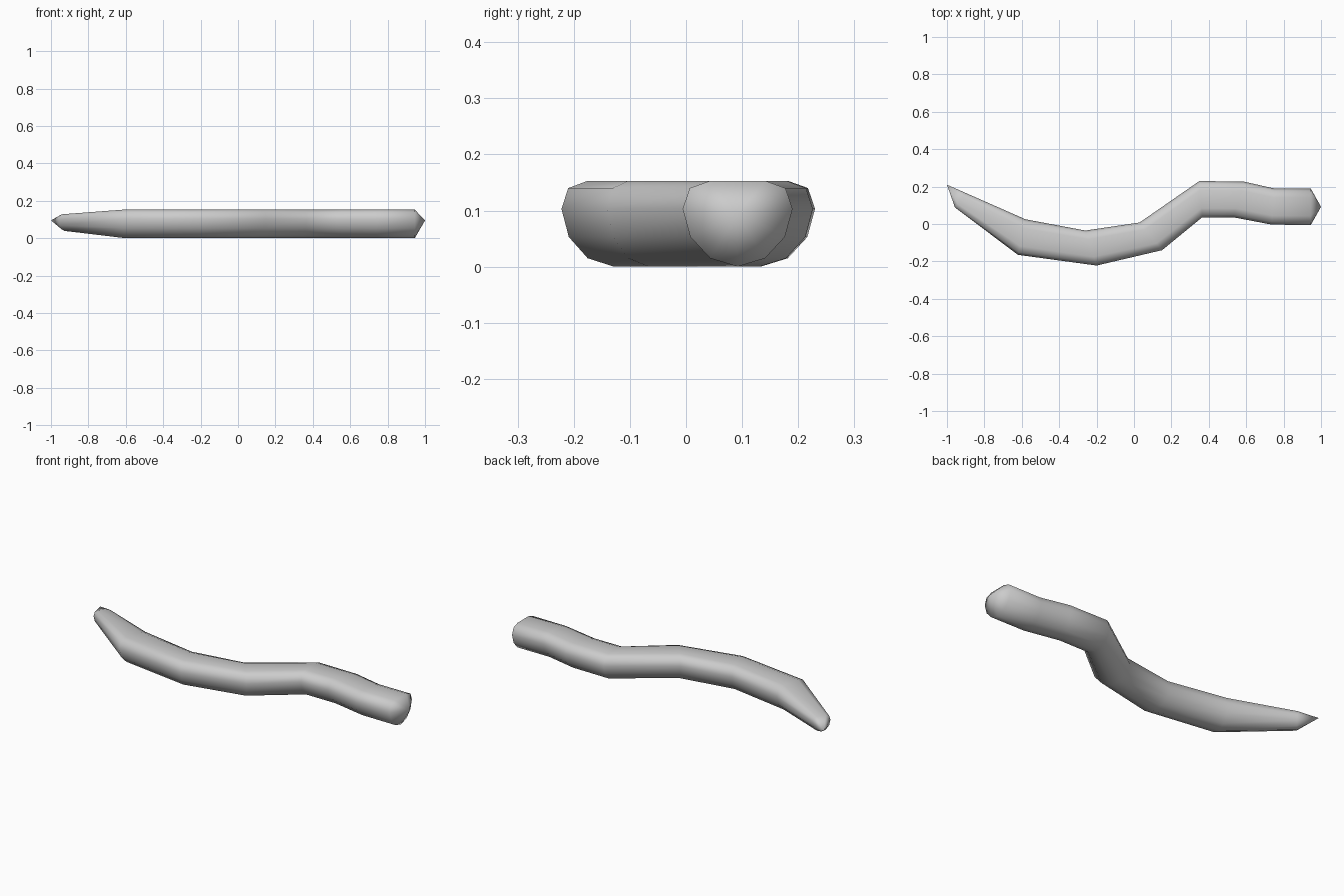
import bpy, bmesh
from mathutils import Vector

if "Cube" in bpy.data.objects:
    bpy.data.objects.remove(bpy.data.objects["Cube"])

# Stations along the body: far edge, near edge (top view), vertical scale
STATIONS = [
    ((-0.90, 0.166), (-0.957, 0.088), 0.58),
    ((-0.58, 0.025), (-0.62, -0.165), 1),
    ((-0.26, -0.035), (-0.20, -0.222), 1),
    ((0.03, 0.008), (0.15, -0.14), 1),
    ((0.35, 0.23), (0.365, 0.036), 1),
    ((0.59, 0.226), (0.53, 0.036), 1),
    ((0.75, 0.19), (0.735, -0.003), 1),
    ((0.945, 0.19), (0.945, -0.006), 1),
]
# Half cross-section: sideways fraction, height
HALF = [(0.5, 0.153), (0.87, 0.14), (1, 0.103), (0.86, 0.053), (0.5, 0.015)]
SECTION = HALF + [(0, 0)] + [(-u, z) for u, z in reversed(HALF)]
MID = 0.093


def add_cap(bm, ring, apex):
    tip = bm.verts.new(apex)
    for i, v in enumerate(ring):
        bm.faces.new((v, ring[(i + 1) % len(ring)], tip))


# Winding body with a faceted round section
bm = bmesh.new()
rings = []
for far, near, s in STATIONS:
    far, near = Vector(far), Vector(near)
    mid, half = (far + near) / 2, (far - near) / 2
    ring = []
    for u, z in SECTION:
        p = mid + half * u
        ring.append(bm.verts.new((p.x, p.y, MID + (z - MID) * s)))
    rings.append(ring)
n = len(SECTION)
for a, b in zip(rings, rings[1:]):
    for i in range(n):
        j = (i + 1) % n
        bm.faces.new((a[i], a[j], b[j], b[i]))

# Pointed tail and shallow domed end
add_cap(bm, rings[0], (-1, 0.21, 0.095))
add_cap(bm, rings[-1], (1.0, 0.092, 0.095))
bmesh.ops.recalc_face_normals(bm, faces=bm.faces)

mesh = bpy.data.meshes.new("winding_body")
bm.to_mesh(mesh)
bm.free()
body = bpy.data.objects.new("winding_body", mesh)
bpy.context.collection.objects.link(body)
for poly in mesh.polygons:
    poly.use_smooth = True
